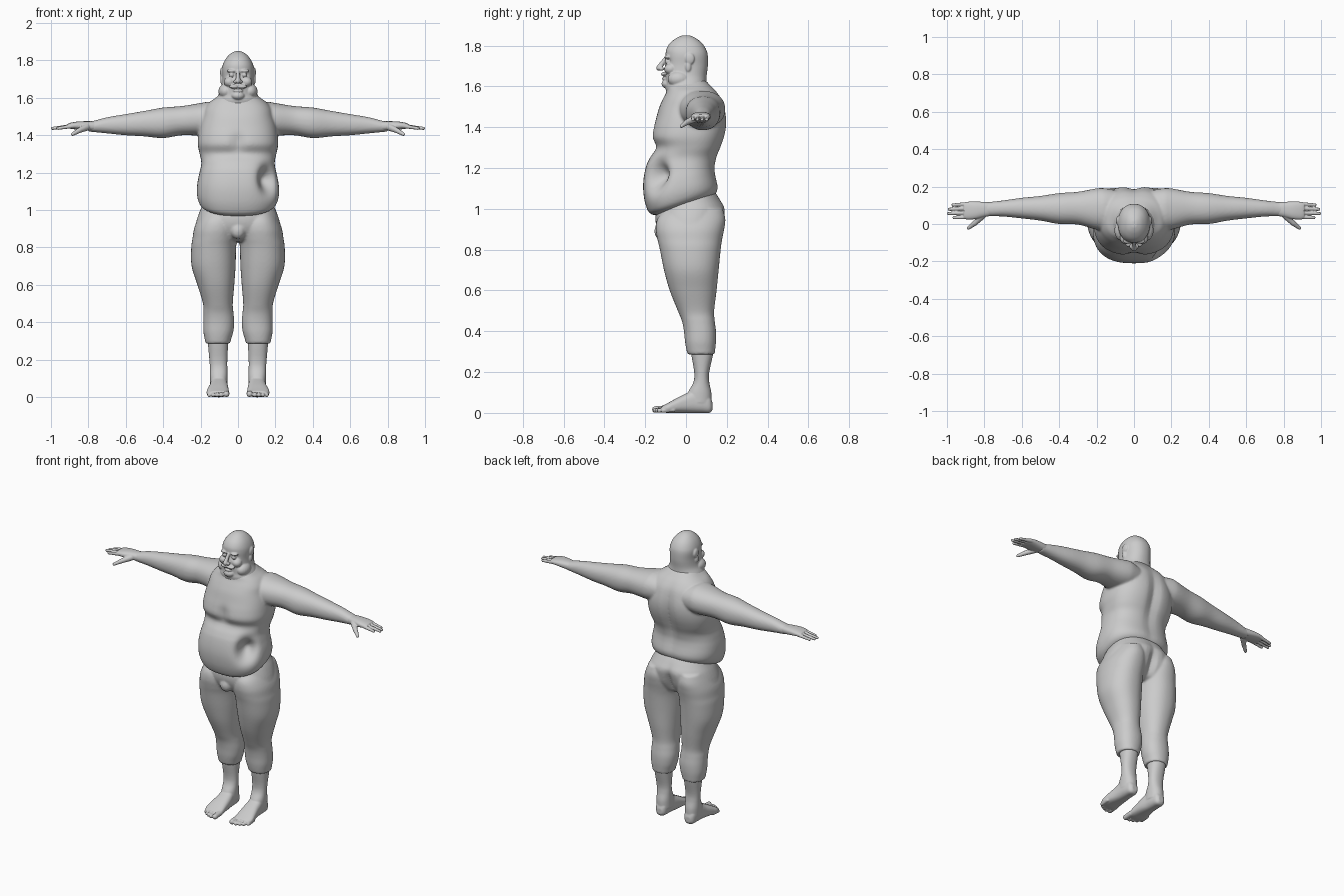
import bpy, bmesh, math
from mathutils import Vector, Matrix

AXES = {'x': (0, 1, 2), 'y': (1, 0, 2), 'z': (2, 0, 1)}


def catmull(a, b, c, d, t):
    return [0.5 * (2 * q + (r - p) * t + (2 * p - 5 * q + 4 * r - s) * t * t
                   + (3 * q - p - 3 * r + s) * t ** 3) for p, q, r, s in zip(a, b, c, d)]


def loft(bm, axis, rows, n=2.2, sides=48, steps=5):
    """Closed skin through rows of (position, min a, max a, min b, max b)."""
    fine = []
    for i in range(len(rows) - 1):
        p = [rows[max(i - 1, 0)], rows[i], rows[i + 1], rows[min(i + 2, len(rows) - 1)]]
        fine += [catmull(*p, k / steps) for k in range(steps)]
    fine.append(rows[-1])
    ia, ib, ic = AXES[axis]
    rings = []
    for pos, a0, a1, b0, b1 in fine:
        ring = []
        for k in range(sides):
            t = 2 * math.pi * k / sides
            c, s = math.cos(t), math.sin(t)
            co = [0, 0, 0]
            co[ia] = pos
            co[ib] = (a0 + a1) / 2 + (a1 - a0) / 2 * math.copysign(abs(c) ** (2 / n), c)
            co[ic] = (b0 + b1) / 2 + (b1 - b0) / 2 * math.copysign(abs(s) ** (2 / n), s)
            ring.append(bm.verts.new(co))
        rings.append(ring)
    for r, q in zip(rings, rings[1:]):
        for k in range(sides):
            j = (k + 1) % sides
            bm.faces.new((r[k], r[j], q[j], q[k]))
    bm.faces.new(rings[0])
    bm.faces.new(rings[-1])


def sym(rows):
    return [(z, -w, w, f, b) for z, w, f, b in rows]


def blob(bm, centre, radii):
    m = Matrix.Translation(centre) @ Matrix.Diagonal((*radii, 1))
    bmesh.ops.create_uvsphere(bm, u_segments=20, v_segments=12, radius=1, matrix=m)


def tube(bm, p, q, r0, r1, n=14):
    p, q = Vector(p), Vector(q)
    for i in range(n):
        t = i / (n - 1)
        r = r0 + (r1 - r0) * t
        blob(bm, p.lerp(q, t), (r, r, r))


def bump(bm, centre, radii, push):
    """Soft push of the vertices near a point."""
    for v in bm.verts:
        d = sum(((v.co[i] - centre[i]) / radii[i]) ** 2 for i in range(3))
        v.co += Vector(push) * math.exp(-d)


def mirror(bm):
    geo = bmesh.ops.duplicate(bm, geom=bm.verts[:] + bm.edges[:] + bm.faces[:])['geom']
    for g in geo:
        if isinstance(g, bmesh.types.BMVert):
            g.co.x *= -1
    bmesh.ops.reverse_faces(bm, faces=[g for g in geo if isinstance(g, bmesh.types.BMFace)])


def finish(bm, name, voxel, smooth):
    """Fuse the overlapping shapes into one smooth skin."""
    bmesh.ops.recalc_face_normals(bm, faces=bm.faces[:])
    me = bpy.data.meshes.new(name)
    bm.to_mesh(me)
    bm.free()
    ob = bpy.data.objects.new(name, me)
    bpy.context.collection.objects.link(ob)
    r = ob.modifiers.new("fuse", 'REMESH')
    r.mode, r.voxel_size, r.use_smooth_shade = 'VOXEL', voxel, True
    s = ob.modifiers.new("soften", 'SMOOTH')
    s.factor, s.iterations = 0.5, smooth


# torso with sloping belly hem, side dent, chest and spine grooves
torso = bmesh.new()
loft(torso, 'z', sym([
    (1.02, .165, -.15, .145), (1.035, .195, -.172, .155), (1.06, .212, -.19, .157),
    (1.1, .22, -.205, .152), (1.15, .217, -.21, .145), (1.2, .206, -.2, .143),
    (1.25, .196, -.177, .152), (1.3, .205, -.148, .172), (1.35, .215, -.167, .19),
    (1.4, .213, -.16, .2), (1.45, .205, -.145, .2), (1.5, .19, -.13, .19),
    (1.54, .18, -.112, .175), (1.575, .155, -.095, .15), (1.6, .12, -.09, .125),
    (1.63, .085, -.07, .095)]), n=2.5, sides=72)
for v in torso.verts:
    v.co.z += .35 * v.co.y * min(max((1.22 - v.co.z) / .17, 0), 1)
bump(torso, (.165, -.15, 1.16), (.045, .07, .065), (-.045, .07, 0))
bump(torso, (0, -.17, 1.36), (.035, .06, .05), (0, .018, 0))
bump(torso, (0, .2, 1.33), (.035, .08, .2), (0, -.022, 0))

# arms
arms = bmesh.new()
loft(arms, 'x', [
    (.05, .0, .17, 1.42, 1.55), (.15, -.03, .19, 1.4, 1.577), (.2, -.03, .19, 1.398, 1.572),
    (.3, -.003, .172, 1.4, 1.556), (.4, 0, .165, 1.385, 1.548), (.5, .018, .15, 1.394, 1.53),
    (.6, .03, .14, 1.4, 1.513), (.7, .04, .126, 1.41, 1.496), (.77, .042, .118, 1.417, 1.478),
    (.8, .045, .115, 1.42, 1.474)])
mirror(arms)
me = bpy.data.meshes.new("arms_tmp")
arms.to_mesh(me)
arms.free()
torso.from_mesh(me)
bpy.data.meshes.remove(me)
finish(torso, "upper_body", .007, 5)

# hands: palm, four fingers, thumb
hands = bmesh.new()
loft(hands, 'x', [
    (.75, .046, .114, 1.422, 1.474), (.8, .037, .118, 1.424, 1.475),
    (.85, .026, .12, 1.429, 1.474), (.89, .025, .119, 1.434, 1.468),
    (.91, .03, .114, 1.438, 1.462)], n=2.4)
for y, ytip, tip in ((.036, .034, .962), (.06, .056, .992), (.084, .079, .988), (.108, .102, .968)):
    tube(hands, (.88, y, 1.45), (tip, ytip, 1.437), .0115, .0085)
tube(hands, (.81, .045, 1.443), (.85, .005, 1.425), .019, .014)
tube(hands, (.85, .005, 1.425), (.885, -.022, 1.405), .014, .009)
mirror(hands)
finish(hands, "hands", .0032, 2)

# trousers: legs, hips, front bulge
trousers = bmesh.new()
loft(trousers, 'z', [
    (1.0, .03, .19, -.1, .18), (.95, .01, .215, -.14, .193), (.9, .0, .235, -.148, .187),
    (.85, .004, .243, -.14, .177), (.8, .01, .25, -.128, .17), (.7, .013, .248, -.108, .16),
    (.6, .02, .217, -.08, .15), (.5, .028, .187, -.04, .138), (.45, .024, .185, -.02, .141),
    (.4, .02, .186, -.01, .147), (.35, .025, .185, -.005, .147), (.31, .037, .178, .002, .143),
    (.287, .042, .174, .008, .14)])
mirror(trousers)
hips = bmesh.new()
loft(hips, 'z', sym([
    (1.08, .165, -.1, .145), (1.04, .182, -.12, .172), (1.0, .202, -.142, .194),
    (.95, .22, -.15, .19), (.9, .23, -.14, .175), (.85, .22, -.11, .14), (.83, .17, -.07, .1)]))
bump(hips, (0, .19, .9), (.03, .08, .1), (0, -.035, 0))
me = bpy.data.meshes.new("hips_tmp")
hips.to_mesh(me)
hips.free()
trousers.from_mesh(me)
bpy.data.meshes.remove(me)
blob(trousers, (0, -.12, .89), (.04, .035, .045))
finish(trousers, "trousers", .007, 4)

# shins and feet with toes
feet = bmesh.new()
loft(feet, 'z', [
    (.37, .05, .165, .03, .137), (.3, .052, .162, .025, .135), (.2, .057, .153, .04, .114),
    (.15, .057, .15, .036, .114), (.1, .056, .15, .01, .124), (.05, .056, .148, 0, .125)])
loft(feet, 'y', [
    (.13, .085, .12, .015, .05), (.115, .07, .137, 0, .085), (.08, .062, .145, 0, .11),
    (.04, .058, .148, 0, .115), (0, .053, .152, 0, .095), (-.05, .05, .162, 0, .07),
    (-.09, .048, .168, 0, .048), (-.12, .052, .155, .003, .032)], n=2.6)
for x, tip, r in ((.062, -.15, .0165), (.09, -.15, .0125), (.112, -.142, .012),
                  (.133, -.13, .0115), (.153, -.112, .0115)):
    tube(feet, (x, tip + .05, r + .004), (x, tip, r), r, r, 8)
mirror(feet)
finish(feet, "lower_legs_and_feet", .004, 3)

# head: paired face features first, then skull and centre features
head = bmesh.new()
for centre, radii in (
        ((.034, -.09, 1.722), (.014, .014, .012)),      # eye
        ((.034, -.09, 1.744), (.026, .016, .009)),      # brow
        ((.014, -.12, 1.686), (.011, .014, .01)),       # nostril
        ((.046, -.075, 1.685), (.03, .032, .027)),      # cheek
        ((.022, -.108, 1.66), (.026, .015, .01)),       # moustache
        ((.065, -.035, 1.635), (.04, .055, .04)),       # jowl
        ((.086, .018, 1.735), (.01, .024, .028)),       # ear
        ((.086, .01, 1.695), (.009, .015, .025))):      # ear lobe
    blob(head, centre, radii)
mirror(head)
skull = bmesh.new()
loft(skull, 'z', sym([
    (1.5, .1, -.07, .11), (1.56, .122, -.092, .125), (1.59, .117, -.1, .113),
    (1.615, .106, -.098, .102), (1.65, .09, -.102, .101), (1.7, .084, -.102, .107),
    (1.75, .086, -.1, .107), (1.78, .08, -.097, .099), (1.81, .065, -.08, .08),
    (1.835, .042, -.05, .05), (1.848, .018, -.022, .022), (1.85, .006, -.008, .008)]))
for s in (-1, 1):
    bump(skull, (s * .034, -.1, 1.722), (.022, .04, .014), (0, .018, 0))
me = bpy.data.meshes.new("skull_tmp")
skull.to_mesh(me)
skull.free()
head.from_mesh(me)
bpy.data.meshes.remove(me)
tube(head, (0, -.1, 1.738), (0, -.132, 1.69), .009, .014)
blob(head, (0, -.104, 1.638), (.026, .014, .008))
blob(head, (0, -.09, 1.612), (.036, .03, .024))
finish(head, "head", .004, 3)
